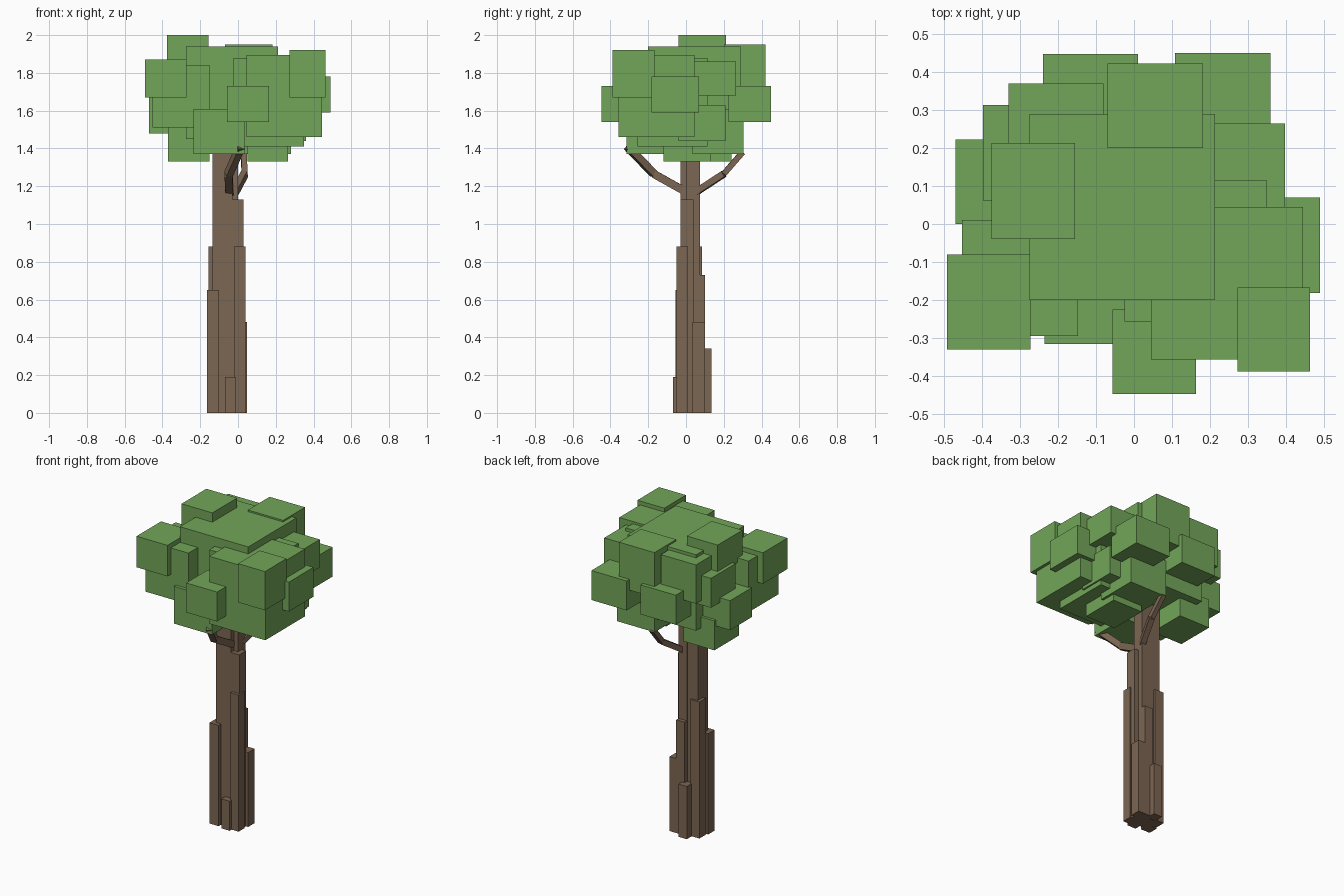
import bpy, bmesh
from mathutils import Vector


def material(name, rgb):
    m = bpy.data.materials.new(name)
    m.diffuse_color = (*rgb, 1)
    return m


LEAF = material("leaf green", (0.17, 0.38, 0.10))
BARK = material("bark brown", (0.20, 0.132, 0.085))


def make_object(name, bm, mat):
    bmesh.ops.recalc_face_normals(bm, faces=bm.faces)
    mesh = bpy.data.meshes.new(name)
    bm.to_mesh(mesh)
    bm.free()
    mesh.materials.append(mat)
    ob = bpy.data.objects.new(name, mesh)
    bpy.context.collection.objects.link(ob)
    return ob


def block(name, x0, x1, y0, y1, z0, z1, mat):
    bm = bmesh.new()
    bmesh.ops.create_cube(bm, size=1)
    for v in bm.verts:
        v.co = Vector(((x0 + x1) / 2 + v.co.x * (x1 - x0),
                       (y0 + y1) / 2 + v.co.y * (y1 - y0),
                       (z0 + z1) / 2 + v.co.z * (z1 - z0)))
    return make_object(name, bm, mat)


def beam(name, a, b, w, mat):
    a, b = Vector(a), Vector(b)
    d = b - a
    bm = bmesh.new()
    bmesh.ops.create_cube(bm, size=1)
    q = d.to_track_quat('Z', 'Y')
    for v in bm.verts:
        v.co = (a + b) / 2 + q @ Vector((v.co.x * w, v.co.y * w, v.co.z * d.length))
    return make_object(name, bm, mat)


# Trunk: full-height core with shorter bark strips around it
block("trunk_core", -0.135, -0.03, -0.03, 0.072, 0, 1.55, BARK)
block("trunk_core_side", -0.06, 0.0, 0.0, 0.075, 0, 1.5, BARK)
strips = [  # x0, x1, y0, y1, height
    (-0.165, -0.10, -0.055, 0.01, 0.65),
    (-0.155, -0.09, 0.02, 0.085, 0.88),
    (-0.02, 0.04, -0.05, 0.01, 0.88),
    (-0.03, 0.03, -0.03, 0.04, 1.13),
    (-0.07, -0.01, -0.07, -0.01, 0.19),
    (-0.015, 0.048, 0.035, 0.10, 0.48),
    (-0.10, -0.04, 0.075, 0.135, 0.34),
    (-0.06, 0.0, 0.04, 0.10, 0.73),
]
for i, (x0, x1, y0, y1, h) in enumerate(strips):
    block(f"bark_strip_{i}", x0, x1, y0, y1, 0, h, BARK)

# Branches: two bent limbs reaching into the crown
front = [(-0.045, 0.0, 1.17), (-0.05, -0.17, 1.265), (0.015, -0.31, 1.41)]
back = [(-0.015, 0.055, 1.17), (0.035, 0.2, 1.265), (0.03, 0.30, 1.38)]
for label, path, w in (("front", front, 0.042), ("back", back, 0.034)):
    for i in range(2):
        beam(f"{label}_branch_{i}", path[i], path[i + 1], w * (1 - 0.1 * i), BARK)

# Crown: large masses
crown = [
    (-0.275, 0.213, -0.20, 0.29, 1.45, 1.94),
    (0.045, 0.445, -0.357, 0.045, 1.46, 1.895),
    (-0.025, 0.35, -0.257, 0.115, 1.41, 1.88),
    (-0.453, -0.147, -0.295, 0.01, 1.51, 1.84),
    (-0.236, 0.035, -0.316, -0.045, 1.37, 1.61),
    (0.01, 0.28, 0.035, 0.305, 1.37, 1.61),
]
# Crown: smaller tufts around the outside
tufts = [
    (-0.07, 0.182, 0.20, 0.422, 1.66, 1.95),
    (-0.375, -0.155, -0.04, 0.213, 1.81, 2.0),
    (-0.24, 0.01, 0.225, 0.447, 1.54, 1.73),
    (-0.33, -0.08, 0.15, 0.37, 1.67, 1.92),
    (-0.398, -0.178, 0.062, 0.313, 1.64, 1.83),
    (-0.47, -0.22, 0.0, 0.222, 1.48, 1.67),
    (-0.493, -0.272, -0.33, -0.08, 1.67, 1.87),
    (-0.057, 0.163, -0.447, -0.225, 1.54, 1.73),
    (0.272, 0.464, -0.388, -0.167, 1.67, 1.92),
    (0.24, 0.49, -0.182, 0.07, 1.59, 1.78),
    (0.15, 0.398, 0.04, 0.265, 1.68, 1.86),
    (0.108, 0.36, 0.225, 0.45, 1.54, 1.73),
    (0.14, 0.36, -0.04, 0.21, 1.44, 1.63),
    (-0.37, -0.15, -0.01, 0.24, 1.33, 1.52),
    (0.05, 0.265, -0.12, 0.13, 1.33, 1.52),
]
for i, b in enumerate(crown):
    block(f"crown_mass_{i}", *b, LEAF)
for i, b in enumerate(tufts):
    block(f"leaf_tuft_{i}", *b, LEAF)
